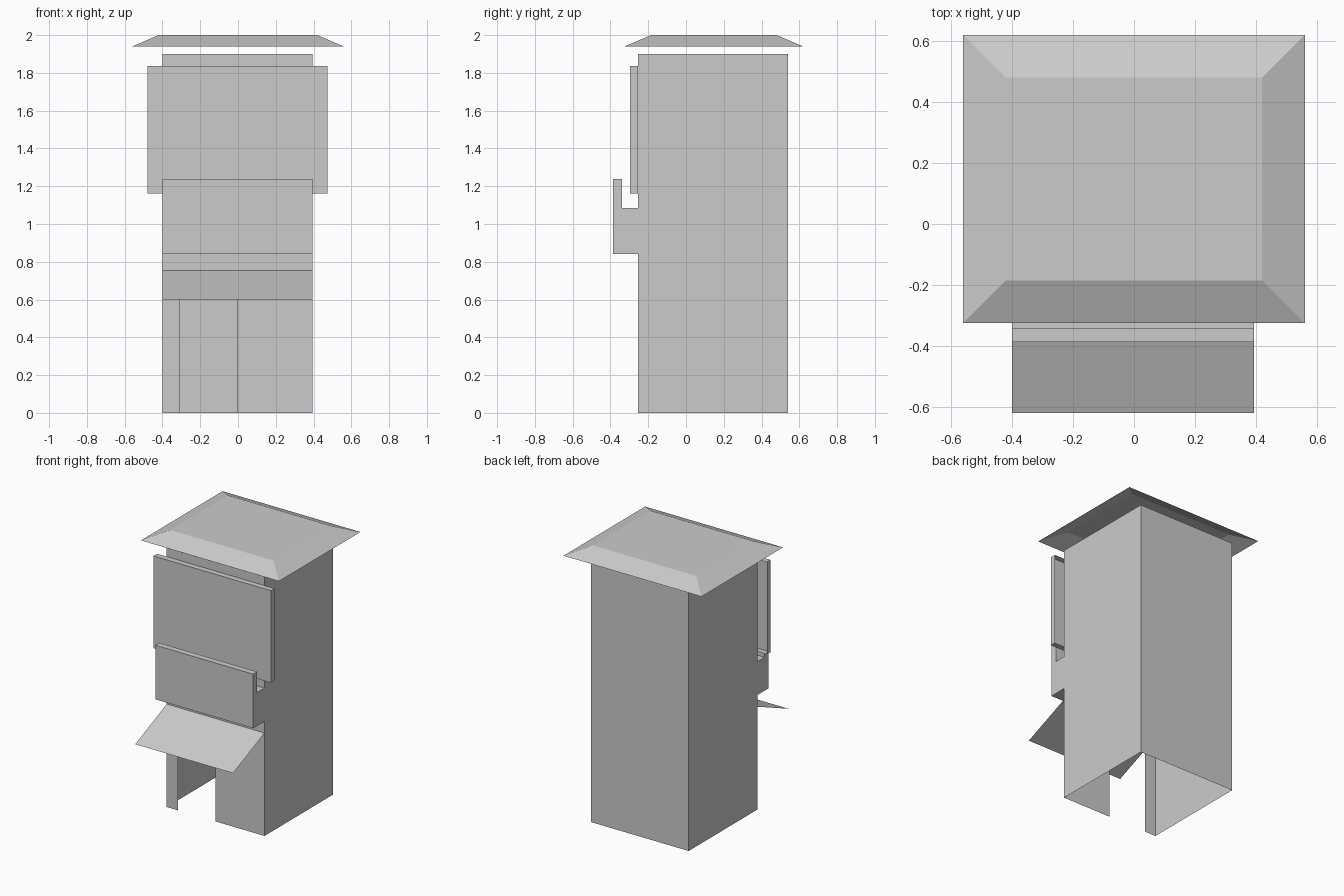
import bpy

if "Cube" in bpy.data.objects:
    bpy.data.objects.remove(bpy.data.objects["Cube"])

X0, X1 = -0.40, 0.394      # booth width
FRONT, BACK = -0.255, 0.54  # booth depth


def make(name, verts, faces):
    mesh = bpy.data.meshes.new(name)
    mesh.from_pydata(verts, [], faces)
    obj = bpy.data.objects.new(name, mesh)
    bpy.context.collection.objects.link(obj)
    return obj


# Booth shell: side profile with counter lip, swept across the width, open floor
profile = [(FRONT, 0), (FRONT, 0.84), (-0.386, 0.84), (-0.386, 1.237),
           (-0.34, 1.237), (-0.34, 1.085), (FRONT, 1.085), (FRONT, 1.9),
           (BACK, 1.9), (BACK, 0)]
n = len(profile)
verts = [(x, y, z) for x in (X0, X1) for y, z in profile]
faces = [tuple(range(n)), tuple(reversed(range(n, 2 * n)))]
# skip the lower front (door wall) and the floor
faces += [(i, i + n, i + n + 1, i + 1) for i in range(1, n - 1)]
make("booth_shell", verts, faces)

# Lower front wall with a doorway cut out
DOOR_L, DOOR_R, DOOR_TOP = -0.31, -0.003, 0.755
outline = [(X0, 0), (DOOR_L, 0), (DOOR_L, DOOR_TOP), (DOOR_R, DOOR_TOP),
           (DOOR_R, 0), (X1, 0), (X1, 0.84), (X0, 0.84)]
make("door_wall", [(x, FRONT, z) for x, z in outline], [tuple(range(8))])

# Sloping awning sheet over the doorway
make("awning", [(X0, -0.62, 0.6), (X1, -0.62, 0.6),
                (X1, FRONT, 0.755), (X0, FRONT, 0.755)], [(0, 1, 2, 3)])


def tapered_shell(name, base, top):
    """Four sides plus a cap between two four-point loops, open at the base."""
    sides = [(i, (i + 1) % 4, (i + 1) % 4 + 4, i + 4) for i in range(4)]
    return make(name, base + top, sides + [(4, 5, 6, 7)])


def rect_xy(x, y0, y1, z):
    return [(-x, y0, z), (x, y0, z), (x, y1, z), (-x, y1, z)]


def rect_xz(x0, x1, y, z0, z1):
    return [(x0, y, z0), (x1, y, z0), (x1, y, z1), (x0, y, z1)]


# Hipped roof cap, hollow underneath
tapered_shell("roof", rect_xy(0.56, -0.325, 0.62, 1.94),
              rect_xy(0.42, -0.185, 0.48, 2.0))

# Sign panel, open at the back
tapered_shell("sign_panel", rect_xz(-0.479, 0.474, FRONT, 1.161, 1.837),
              rect_xz(-0.479, 0.474, -0.297, 1.161, 1.837))
